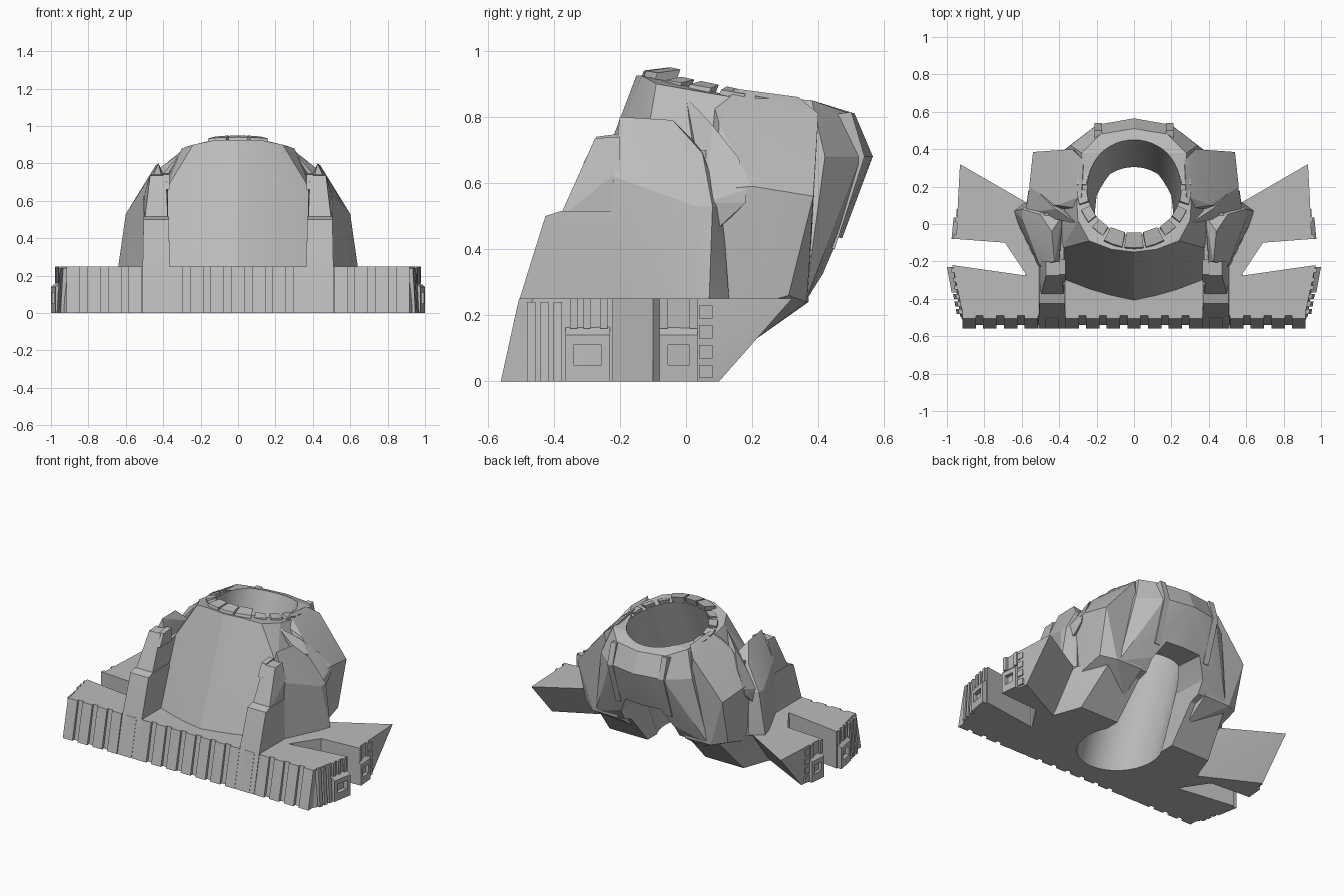
import bpy
import bmesh
from math import sin, cos, pi, radians

default_cube = bpy.data.objects.get("Cube")
if default_cube:
    bpy.data.objects.remove(default_cube, do_unlink=True)

# One plain grey for the whole model
GREY = (0.5, 0.5, 0.5, 1.0)
grey = bpy.data.materials.new("plain grey")
grey.use_nodes = True
grey.diffuse_color = GREY
for node in grey.node_tree.nodes:
    if node.type == 'BSDF_PRINCIPLED':
        node.inputs["Base Color"].default_value = GREY

parts = []


def flip(points):
    return [(-x, y, z) for x, y, z in points]


def make_object(name, bm):
    mesh = bpy.data.meshes.new(name)
    bm.to_mesh(mesh)
    bm.free()
    mesh.materials.append(grey)
    obj = bpy.data.objects.new(name, mesh)
    bpy.context.collection.objects.link(obj)
    parts.append(obj)
    return obj


def hulls(name, groups):
    """One object made of convex solids, one for each group of points."""
    bm = bmesh.new()
    for points in groups:
        corners = [bm.verts.new(p) for p in dict.fromkeys(points)]
        result = bmesh.ops.convex_hull(bm, input=corners)
        loose = {v for v in result["geom_interior"] + result["geom_unused"]
                 if isinstance(v, bmesh.types.BMVert)}
        bmesh.ops.delete(bm, geom=list(loose), context='VERTS')
    bmesh.ops.dissolve_limit(bm, angle_limit=radians(0.5), verts=bm.verts[:], edges=bm.edges[:])
    bmesh.ops.recalc_face_normals(bm, faces=bm.faces[:])
    return make_object(name, bm)


def middle(name, points):
    return hulls(name, [points + flip(points)])


def pair(name, *groups):
    left = hulls("left_" + name, groups)
    right = hulls("right_" + name, [flip(g) for g in groups])
    return [left, right]


def prism(outline, low, high):
    return [(x, y, z) for x, y in outline for z in (low, high)]


def slab(x_range, profile):
    return [(x, y, z) for x in x_range for y, z in profile]


def bore_point(angle, z, grow=0.0):
    """Point on the leaning tube wall; the tube leans back as it rises."""
    centre = 0.2 + 0.38 * (z - 0.88)
    return (sin(angle) * (0.25 + grow), centre - cos(angle) * (0.27 + grow), z)


# Base: centre, front wings, undercut rear wings and their roots
TOP = 0.25
base = middle("base_centre", [
    (.58, -.54, 0), (.58, -.12, 0), (.5, .1, 0), (.58, -.49, TOP), (.57, .11, TOP),
    (.45, .32, TOP), (.4, .2, .12)])
pair("front_wing", [
    (.55, -.54, 0), (.9, -.54, 0), (.93, -.49, 0), (.97, -.22, 0), (.55, -.28, 0),
    (.55, -.49, TOP), (.89, -.49, TOP), (.92, -.46, TOP), (.97, -.22, TOP), (.55, -.28, TOP)])
pair("rear_wing", [
    (.95, -.08, 0), (.52, -.11, 0), (.93, .1, 0), (.93, .14, .06),
    (.95, -.08, TOP), (.55, -.11, TOP), (.55, .1, TOP), (.94, .14, TOP), (.93, .32, TOP)])
pair("wing_root", prism([(.55, -.28), (.57, -.28), (.69, -.1), (.55, -.09)], 0, TOP))

# Upright ribs along the sloping front edge
ribs = []
for i in range(-8, 9):
    x, w = i * 0.11, 0.036
    ribs.append(slab((x - w, x + w), ((-.56, 0), (-.505, TOP), (-.5, 0), (-.45, TOP))))
hulls("front_ribs", ribs)


# Wing end fittings, set on a slanted end face
def end_plate(face, y, z, out, top_out=None):
    outs = (out, out if top_out is None else top_out)
    return [(face(b) + d, b, c) for b in y for c, o in zip(z, outs) for d in (-.03, o)]


def end_box(face, y, out):
    a, b = y
    inner = (a + .025, b - .025)
    return [end_plate(face, y, (0, .05), out),
            end_plate(face, y, (.11, .14), out),
            end_plate(face, y, (.14, .165), out, 0),
            end_plate(face, (a, inner[0]), (.05, .11), out),
            end_plate(face, (inner[1], b), (.05, .11), out)]


def front_face(y):
    return .97 + .18 * (y + .22)


def rear_face(y):
    return .95 - .09 * (y + .08)


front_end = end_box(front_face, (-.365, -.23), .0315)
front_end += [end_plate(front_face, (y, y + .025), (0, .24), .025, .012)
              for y in (-.48, -.44, -.4)]
front_end += [end_plate(front_face, (y, y + .022), (.16, .25), .012) for y in (-.35, -.31, -.26)]
pair("front_wing_end", *front_end)

rear_end = end_box(rear_face, (-.08, .035), .025)
rear_end += [end_plate(rear_face, (y, y + .025), (.16, .25), .015) for y in (-.08, .01)]
rear_end += [end_plate(rear_face, (.04, .08), (z, z + .04), .012) for z in (.01, .07, .13, .19)]
pair("rear_wing_end", *rear_end)

# Front struts: stepped lower block, narrower upper block and the arm behind it
pair("strut",
     slab((.365, .51), ((-.558, 0), (-.503, TOP), (-.2, 0), (-.2, TOP))) +
     slab((.37, .505), ((-.425, .5), (-.38, .515), (-.2, .515))),
     slab((.375, .5), ((-.46, .3), (-.385, .49), (-.2, .3), (-.2, .64))) +
     slab((.385, .47), ((-.275, .735), (-.2, .74))),
     slab((.375, .48), ((-.22, .2), (-.22, .66), (.06, .2), (.06, .7))))
pair("strut_cap", slab((.365, .4), ((-.31, .66), (-.27, .74), (-.19, .75), (-.19, .66))))

# Side pods rising from the struts, with a shoulder behind each
pair("side_pod", prism([(.38, -.2), (.38, .1), (.5, -.25)], .2, TOP) + [
    (.63, .02, .2), (.64, .07, TOP), (.56, .13, TOP),
    (.505, -.22, .62), (.6, .03, .53), (.6, .08, .53), (.54, .11, .53),
    (.425, -.2, .8), (.44, -.04, .79), (.5, .05, .69), (.38, .05, .7), (.4, -.2, .7)])
pair("shoulder", [
    (.3, .0, .86), (.42, .08, .775), (.5, .16, .675), (.56, .18, .58), (.565, .18, .54),
    (.58, .06, .54), (.57, .06, .43), (.56, .14, .5), (.34, .1, .6)])

# Leaning front shell, back shell and rear side lobes
shell = middle("front_shell", [
    (0, -.425, .2), (.12, -.4, .2), (.24, -.365, .2), (.385, -.31, .2), (.385, .1, .2),
    (0, -.15, .925), (.12, -.135, .925), (.24, -.09, .9), (.385, -.13, .66),
    (.385, .05, .72), (.3, .02, .88), (.31, .2, .85)])
back = middle("back_shell", [
    (0, .51, .81), (.18, .48, .815), (.28, .38, .85), (.28, .1, .87),
    (0, .565, .68), (.2, .53, .68), (.34, .42, .68),
    (0, .46, .4), (.2, .43, .38), (.42, .36, .24), (.33, .1, .15)])
lobes = pair("rear_lobe", [
    (.28, .08, .85), (.28, .15, .885), (.27, .34, .86), (.33, .4, .81), (.41, .1, .78),
    (.55, .09, .58), (.56, .2, .59), (.54, .385, .56), (.53, .31, .26),
    (.44, .365, .24), (.25, .37, .24), (.25, .2, .12), (.54, .1, .2), (.2, .1, .2)])
pair("back_rib", slab((.17, .21), ((.5, .815), (.54, .68), (.45, .4), (.4, .8), (.4, .42))))

# Cut the tube through every shell, and the arch under the back
SIDES = 48
bm = bmesh.new()
rings = [[bm.verts.new(bore_point(2 * pi * i / SIDES, z)) for i in range(SIDES)]
         for z in (-.2, 1.2)]
for i in range(SIDES):
    j = (i + 1) % SIDES
    bm.faces.new((rings[0][i], rings[0][j], rings[1][j], rings[1][i]))
for ring in rings:
    bm.faces.new(ring)
bmesh.ops.recalc_face_normals(bm, faces=bm.faces[:])
bore = make_object("tube_cutter", bm)
arch = middle("arch_cutter", [
    (.13, .05, .46), (.13, .7, .42), (.2, .05, .33), (.2, .7, .3),
    (.22, -.05, -.1), (.22, .7, -.1)])

bored = [base, shell, back] + lobes
for obj in bored:
    for cutter in (bore, arch):
        cut = obj.modifiers.new("cut", 'BOOLEAN')
        cut.operation = 'DIFFERENCE'
        cut.solver = 'EXACT'
        cut.object = cutter
bpy.context.view_layer.update()
graph = bpy.context.evaluated_depsgraph_get()
for obj in bored:
    cut_mesh = bpy.data.meshes.new_from_object(obj.evaluated_get(graph))
    obj.modifiers.clear()
    obj.data = cut_mesh
for cutter in (bore, arch):
    parts.remove(cutter)
    bpy.data.objects.remove(cutter, do_unlink=True)

# Rim of separate blocks, highest at the front and sloping down to the back
blocks = []
COUNT = 18
for i in range(COUNT):
    facing = 2 * pi * i / COUNT
    tall = i in (0, 1, COUNT - 1)
    half = pi / COUNT * (0.9 if tall else 0.7)
    depth = 0.08 if tall else 0.055
    block = []
    for angle in (facing - half, facing, facing + half):
        y = bore_point(angle, .88)[1]
        top = .93 - .2 * (y + .07) + (.02 if tall else 0)
        block += [bore_point(angle, top, .005), bore_point(angle, top - .01, depth),
                  bore_point(angle, top - .09, .005), bore_point(angle, top - .09, depth)]
    blocks.append(block)
hulls("rim_blocks", blocks)

# Keep facets crisp while the round tube wall shades smoothly
bpy.ops.object.select_all(action='DESELECT')
for obj in parts:
    obj.select_set(True)
bpy.context.view_layer.objects.active = parts[0]
bpy.ops.object.shade_smooth_by_angle(angle=radians(12))
